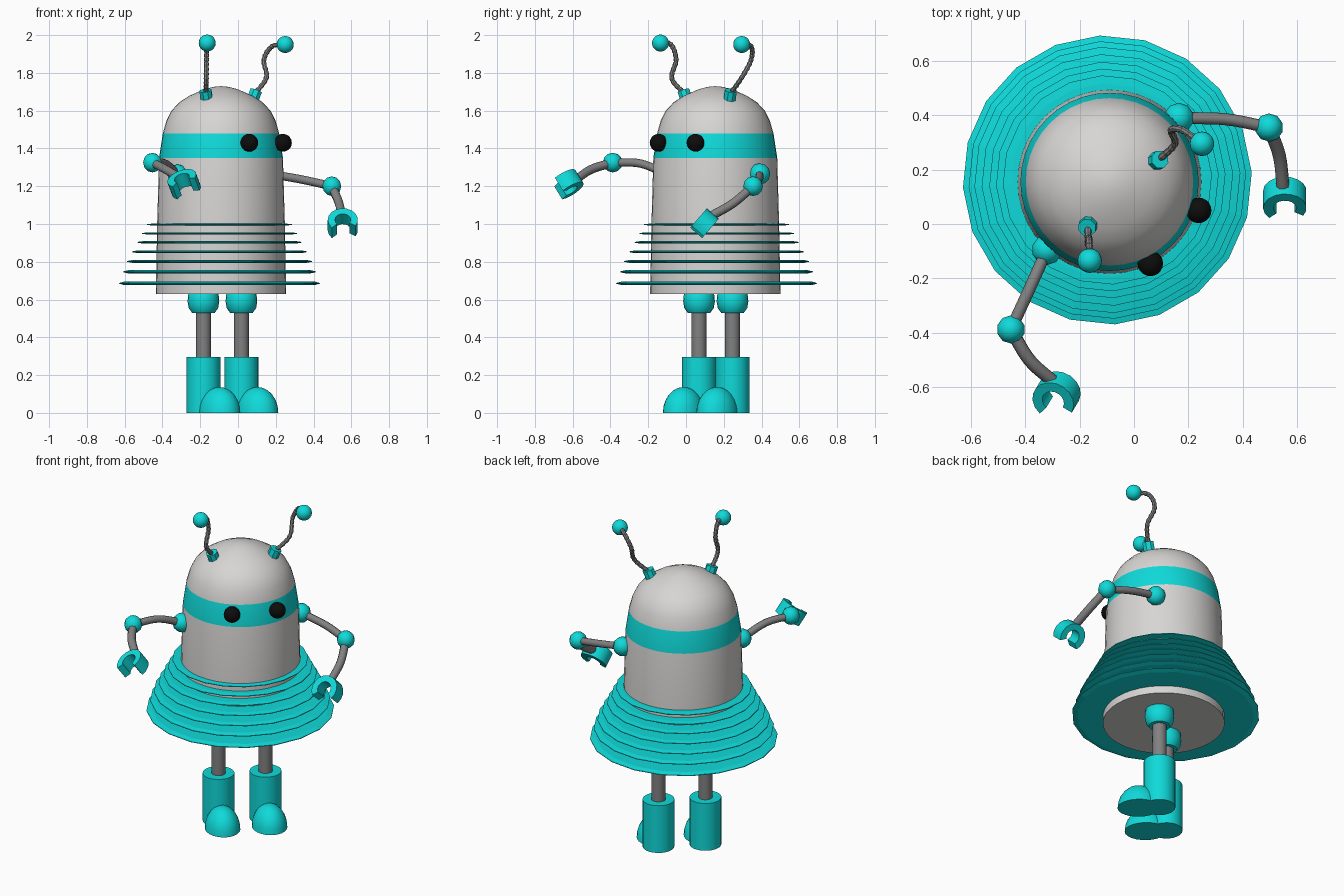
import bpy, bmesh
from math import sin, cos, pi, radians
from mathutils import Vector, Matrix

cube = bpy.data.objects.get("Cube")
if cube:
    bpy.data.objects.remove(cube, do_unlink=True)


def material(name, rgb):
    m = bpy.data.materials.new(name)
    m.use_nodes = True
    m.diffuse_color = (*rgb, 1)
    bsdf = next(n for n in m.node_tree.nodes if n.type == 'BSDF_PRINCIPLED')
    bsdf.inputs["Base Color"].default_value = (*rgb, 1)
    return m


TEAL = material("teal", (0.005, 0.7, 0.7))
SHELL = material("pale grey", (0.68, 0.67, 0.66))
METAL = material("mid grey", (0.22, 0.22, 0.22))
BLACK = material("black", (0.004, 0.004, 0.004))

AXIS = Vector((-0.09, 0.155, 0))          # vertical axis of the torso
FORWARD = Vector((0.72, -0.69, 0)).normalized()
SIDE = Vector((-FORWARD.y, FORWARD.x, 0))


def finish(name, bm, mats, smooth=True):
    bmesh.ops.recalc_face_normals(bm, faces=bm.faces)
    me = bpy.data.meshes.new(name)
    bm.to_mesh(me)
    bm.free()
    ob = bpy.data.objects.new(name, me)
    bpy.context.collection.objects.link(ob)
    for m in mats:
        me.materials.append(m)
    if smooth:
        bpy.ops.object.select_all(action='DESELECT')
        ob.select_set(True)
        bpy.context.view_layer.objects.active = ob
        bpy.ops.object.shade_smooth_by_angle(angle=radians(40))
    return ob


def lathe(bm, profile, centre, steps, start=0.0, closed=False):
    """Spin (radius, height) points around a vertical line."""
    c = Vector(centre)
    turn = Matrix.Rotation(start, 3, 'Z')
    vs = [bm.verts.new(c + turn @ Vector((r, 0, z))) for r, z in profile]
    pairs = list(zip(vs, vs[1:])) + ([(vs[-1], vs[0])] if closed else [])
    edges = [bm.edges.new(p) for p in pairs]
    bmesh.ops.spin(bm, geom=vs + edges, cent=c, axis=(0, 0, 1),
                   angle=2 * pi, steps=steps, use_merge=True)
    bmesh.ops.remove_doubles(bm, verts=bm.verts, dist=0.0005)


def ball(name, centre, r, mat, seg=20, smooth=True):
    bm = bmesh.new()
    bmesh.ops.create_uvsphere(bm, u_segments=seg, v_segments=max(6, seg // 2), radius=r,
                              matrix=Matrix.Translation(centre))
    return finish(name, bm, [mat], smooth)


def cylinder(name, a, b, r, mat, seg=24):
    a, b = Vector(a), Vector(b)
    bm = bmesh.new()
    rot = (b - a).to_track_quat('Z', 'Y').to_matrix().to_4x4()
    bmesh.ops.create_cone(bm, cap_ends=True, segments=seg, radius1=r, radius2=r,
                          depth=(b - a).length,
                          matrix=Matrix.Translation((a + b) / 2) @ rot)
    return finish(name, bm, [mat])


def smooth_path(points, n):
    """Catmull-Rom samples through the given points."""
    p = [Vector(q) for q in points]
    p = [2 * p[0] - p[1]] + p + [2 * p[-1] - p[-2]]
    out = []
    for a, b, c, d in zip(p, p[1:], p[2:], p[3:]):
        for i in range(n):
            t = i / n
            out.append(0.5 * (2 * b + (c - a) * t + (2 * a - 5 * b + 4 * c - d) * t ** 2
                              + (3 * b - a - 3 * c + d) * t ** 3))
    return out + [p[-2]]


def tube(name, points, r, mat, n=6, ribbed=False):
    path = smooth_path(points, n)
    cu = bpy.data.curves.new(name, 'CURVE')
    cu.dimensions = '3D'
    cu.bevel_depth = r
    cu.bevel_resolution = 2
    cu.use_fill_caps = True
    sp = cu.splines.new('POLY')
    sp.points.add(len(path) - 1)
    for i, (pt, co) in enumerate(zip(sp.points, path)):
        pt.co = (*co, 1)
        pt.radius = 0.8 if ribbed and i % 2 else 1
    sp.use_smooth = not ribbed
    cu.materials.append(mat)
    ob = bpy.data.objects.new(name, cu)
    bpy.context.collection.objects.link(ob)
    bpy.ops.object.select_all(action='DESELECT')
    ob.select_set(True)
    bpy.context.view_layer.objects.active = ob
    bpy.ops.object.convert(target='MESH')


def claw(name, centre, opening, axis, inner=0.042, outer=0.08, half=0.042):
    """C-shaped gripper, open towards one direction."""
    c, u = Vector(centre), Vector(opening).normalized()
    w = Vector(axis)
    w = (w - w.dot(u) * u).normalized()
    v = w.cross(u)
    bm = bmesh.new()
    rings = []
    for i in range(13):
        a = radians(52 + 256 * i / 12)
        d = u * cos(a) + v * sin(a)
        rings.append([bm.verts.new(c + d * r + w * h) for r, h in
                      ((inner, -half), (outer, -half), (outer, half), (inner, half))])
    for p, q in zip(rings, rings[1:]):
        for k in range(4):
            bm.faces.new((p[k], p[(k + 1) % 4], q[(k + 1) % 4], q[k]))
    bm.faces.new(rings[0])
    bm.faces.new(rings[-1])
    finish(name, bm, [TEAL])


# Domed torso with a coloured band at eye level
bm = bmesh.new()
lathe(bm, [(0, .63), (.345, .63), (.338, 1.0), (.328, 1.35), (.308, 1.48), (.288, 1.55),
           (.262, 1.6), (.22, 1.645), (.165, 1.68), (.09, 1.713), (.04, 1.726), (0, 1.73)],
      AXIS, 40)
for f in bm.faces:
    f.material_index = int(1.35 < f.calc_center_median().z < 1.48)
finish("torso", bm, [SHELL, TEAL])

# Tiered skirt of thin, widening discs
tiers = zip((.997, .95, .903, .853, .802, .747, .686),
            (.385, .41, .435, .463, .49, .511, .532))
for i, (z, r) in enumerate(tiers):
    bm = bmesh.new()
    t = 0.005 + 0.0008 * i
    lathe(bm, [(.325, z - t), (r - .03, z - t), (r, z - .002), (r, z + .002),
               (r - .03, z + t), (.325, z + t)],
          AXIS + Vector((-.008, .007, 0)), 20, radians(3), closed=True)
    finish(f"skirt_tier_{i + 1}", bm, [TEAL], smooth=False)

# Eyes
for label, x, y in (("right", .06, -.145), ("left", .238, .05)):
    ball(f"{label}_eye", (x, y, 1.43), .047, BLACK)

# Legs, boots and toes
for label, x, y in (("right", -.183, .069), ("left", .018, .246)):
    c = Vector((x, y, 0))
    bm = bmesh.new()
    lathe(bm, [(0, .53), (.06, .53), (.078, .555), (.084, .59), (.08, .63), (.06, .66),
               (0, .68)], c, 20)
    finish(f"{label}_hip", bm, [TEAL])
    cylinder(f"{label}_leg", (x, y, .28), (x, y, .55), .04, METAL, 16)
    cylinder(f"{label}_boot", (x, y, 0), (x, y, .295), .09, TEAL, 28)
    bm = bmesh.new()
    bmesh.ops.create_uvsphere(bm, u_segments=24, v_segments=12, radius=1)
    cut = bmesh.ops.bisect_plane(bm, geom=bm.verts[:] + bm.edges[:] + bm.faces[:],
                                 plane_co=(0, 0, 0), plane_no=(0, 0, -1), clear_outer=True)
    bmesh.ops.holes_fill(bm, edges=[e for e in bm.edges if e.is_boundary])
    place = Matrix((FORWARD, SIDE, Vector((0, 0, 1)))).transposed().to_4x4()
    place = Matrix.Translation(c + FORWARD * .118) @ place
    bm.transform(place @ Matrix.Diagonal((.12, .1, .137, 1)))
    finish(f"{label}_toe", bm, [TEAL])

# Arms: shoulder, elbow, curved rods and gripper
arms = {
    "left": dict(shoulder=(.165, .39, 1.265), bend=(.34, .385, 1.235), elbow=(.497, .355, 1.2),
                 fore=(.535, .25, 1.11), hand=(.555, .09, .995),
                 opening=(.1, -.65, -.75), axis=(0, -.75, .65)),
    "right": dict(shoulder=(-.32, -.095, 1.26), bend=(-.385, -.24, 1.32), elbow=(-.453, -.388, 1.325),
                  fore=(-.385, -.5, 1.29), hand=(-.285, -.632, 1.21),
                  opening=(.2, -.85, -.45), axis=(-.3, -.5, .8))}
for label, a in arms.items():
    ball(f"{label}_shoulder", a["shoulder"], .056, TEAL, 10)
    ball(f"{label}_elbow", a["elbow"], .052, TEAL, 10)
    tube(f"{label}_upper_arm", (a["shoulder"], a["bend"], a["elbow"]), .022, METAL)
    wrist = Vector(a["hand"]) - Vector(a["opening"]).normalized() * .06
    tube(f"{label}_forearm", (a["elbow"], a["fore"], wrist), .024, METAL)
    claw(f"{label}_gripper", a["hand"], a["opening"], a["axis"])

# Ribbed antennae with sockets and ball tips
antennae = {
    "right": [(-.17, -.008, 1.69), (-.168, -.075, 1.77), (-.167, -.052, 1.87),
              (-.165, -.08, 1.95), (-.163, -.135, 1.958)],
    "left": [(.09, .235, 1.69), (.15, .295, 1.775), (.137, .345, 1.87),
             (.18, .345, 1.94), (.25, .295, 1.95)]}
for label, path in antennae.items():
    base = Vector(path[0])
    lean = Vector((base.x - AXIS.x, base.y - AXIS.y, .5)).normalized()
    cylinder(f"{label}_antenna_socket", base - lean * .045, base + lean * .018, .034, TEAL, 8)
    tube(f"{label}_antenna", path, .014, METAL, n=8, ribbed=True)
    ball(f"{label}_antenna_tip", path[-1], .045, TEAL)
